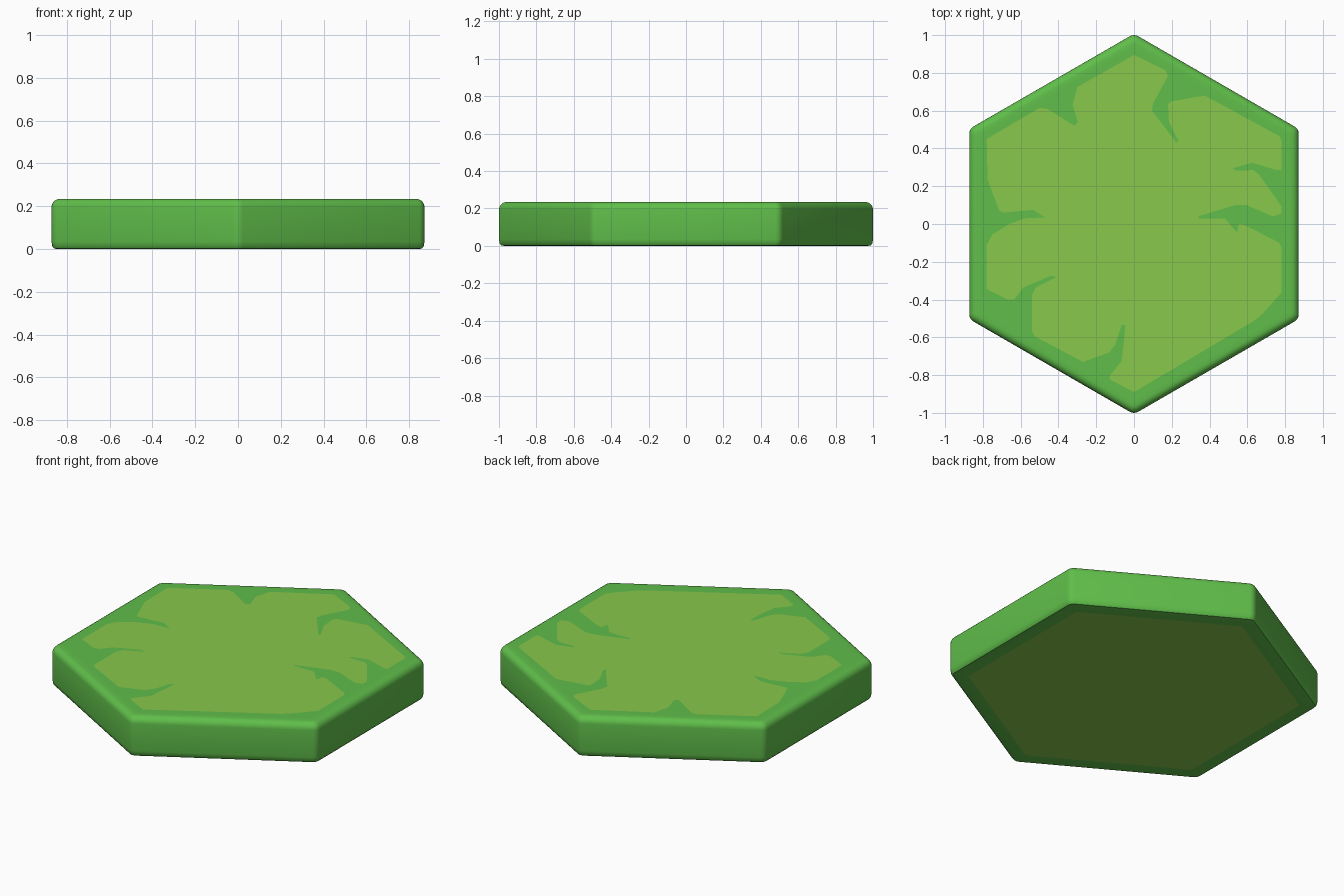
import bpy, bmesh, math
from mathutils import Vector

if "Cube" in bpy.data.objects:
    bpy.data.objects.remove(bpy.data.objects["Cube"])

HEIGHT, APOTHEM, CORNER = 0.235, 0.872, 0.045


def material(name, rgb):
    m = bpy.data.materials.new(name)
    m.diffuse_color = (*rgb, 1)
    m.use_nodes = True
    m.node_tree.nodes["Principled BSDF"].inputs["Base Color"].default_value = m.diffuse_color
    return m


def hexagon(inset, z, steps=4):
    """Pointy-top hexagon outline with rounded corners."""
    r = max(CORNER - inset * 0.5, 0.012)
    reach = (APOTHEM - inset - r) / math.cos(math.pi / 6)
    pts = []
    for k in range(6):
        a = math.radians(30 + 60 * k)
        for s in range(steps + 1):
            b = a + math.radians(-30 + 60 * s / steps)
            pts.append((reach * math.cos(a) + r * math.cos(b),
                        reach * math.sin(a) + r * math.sin(b), z))
    return pts


# Outline of the light grass patch, clockwise from the back tip
patch = [
    (0, .895), (.165, .815), (.18, .785), (.10, .635), (.095, .60), (.13, .555),
    (.225, .43), (.235, .44), (.185, .54), (.18, .635), (.20, .65), (.375, .68),
    (.77, .465), (.78, .44), (.78, .285), (.755, .285), (.625, .325), (.525, .295),
    (.535, .283), (.63, .285), (.66, .265), (.78, .095), (.78, .055), (.735, .04),
    (.595, .10), (.535, .10), (.34, .04), (.345, .03), (.48, .03), (.545, -.045),
    (.555, 0), (.585, -.005), (.77, -.10), (.78, -.125), (.78, -.365),
    (.68, -.475), (.64, -.51), (0, -.89), (-.125, -.825), (-.13, -.805),
    (-.065, -.725), (-.045, -.535), (-.065, -.535), (-.10, -.64), (-.13, -.68),
    (-.27, -.73), (-.525, -.595), (-.54, -.57), (-.54, -.375), (-.52, -.335),
    (-.41, -.28), (-.44, -.275), (-.585, -.335), (-.635, -.40), (-.67, -.40),
    (-.78, -.345), (-.78, -.11), (-.75, -.055), (-.66, 0), (-.58, .03),
    (-.47, .035), (-.535, .075), (-.695, .06), (-.715, .075), (-.775, .235),
    (-.78, .45), (-.50, .615), (-.46, .61), (-.315, .52), (-.297, .54),
    (-.325, .63), (-.30, .725),
]

bm = bmesh.new()

# Side wall profile: (inset, height), from the underside up to the top rim
profile = [(.09, 0), (.03, 0), (.012, .002), (.004, .012), (0, .035)]
for s in range(6):
    a = math.radians(90 * s / 5)
    profile.append((.04 * (1 - math.cos(a)), HEIGHT - .04 * (1 - math.sin(a))))
profile.append((.065, HEIGHT))

loops = [[bm.verts.new(p) for p in hexagon(i, z)] for i, z in profile]
n = len(loops[0])
for lo, hi in zip(loops, loops[1:]):
    for k in range(n):
        j = (k + 1) % n
        bm.faces.new((lo[k], lo[j], hi[j], hi[k]))

# Light underside
bm.faces.new(reversed(loops[0])).material_index = 1

# Top: dark rim filled around the light patch
inner = [bm.verts.new((x, y, HEIGHT)) for x, y in reversed(patch)]
light = bm.faces.new(inner)
light.material_index = 1
edges = [e for e in light.edges]
edges += [bm.edges.get((loops[-1][k], loops[-1][(k + 1) % n])) for k in range(n)]
before = set(bm.faces)
bmesh.ops.triangle_fill(bm, edges=edges, use_beauty=True, normal=Vector((0, 0, 1)))
for f in set(bm.faces) - before:
    f.normal_update()
    if f.normal.z < 0:
        f.normal_flip()

mesh = bpy.data.meshes.new("hex_grass_tile")
bm.to_mesh(mesh)
bm.free()
tile = bpy.data.objects.new("hex_grass_tile", mesh)
bpy.context.collection.objects.link(tile)
mesh.materials.append(material("grass green", (.117, .515, .069)))
mesh.materials.append(material("light grass green", (.246, .578, .072)))

bpy.context.view_layer.objects.active = tile
tile.select_set(True)
bpy.ops.object.shade_smooth_by_angle(angle=math.radians(40))
